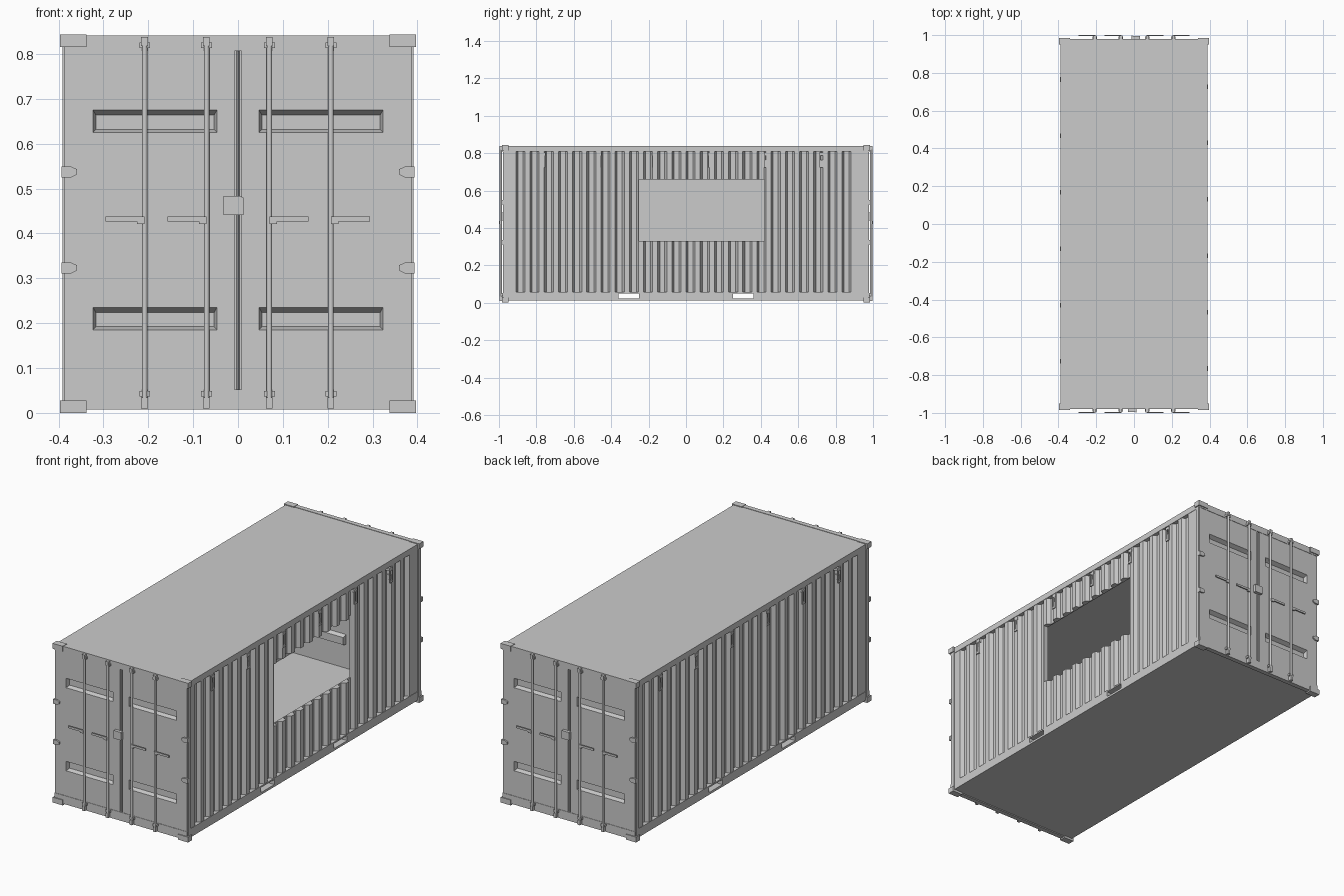
import bpy, bmesh, math
from mathutils import Matrix

if "Cube" in bpy.data.objects:
    bpy.data.objects.remove(bpy.data.objects["Cube"])

HALF_TURN = Matrix.Rotation(math.pi, 4, 'Z')


def finish(name, bm):
    bmesh.ops.recalc_face_normals(bm, faces=bm.faces)
    me = bpy.data.meshes.new(name)
    bm.to_mesh(me)
    bm.free()
    ob = bpy.data.objects.new(name, me)
    bpy.context.collection.objects.link(ob)
    return ob


def box(bm, x0, x1, y0, y1, z0, z1):
    m = Matrix.Translation(((x0 + x1) / 2, (y0 + y1) / 2, (z0 + z1) / 2)) @ \
        Matrix.Diagonal((x1 - x0, y1 - y0, z1 - z0, 1))
    bmesh.ops.create_cube(bm, size=1, matrix=m)


def prism(bm, pts, a, b, put):
    """Extrude a 2D outline from a to b; put(u, v, w) maps to xyz."""
    lo = [bm.verts.new(put(u, v, a)) for u, v in pts]
    hi = [bm.verts.new(put(u, v, b)) for u, v in pts]
    bm.faces.new(lo)
    bm.faces.new(hi)
    n = len(pts)
    for i in range(n):
        j = (i + 1) % n
        bm.faces.new((lo[i], lo[j], hi[j], hi[i]))


def rod(bm, x, y, z0, z1, r):
    res = bmesh.ops.create_cone(bm, cap_ends=True, segments=12, radius1=r, radius2=r,
                                depth=z1 - z0, matrix=Matrix.Translation((x, y, (z0 + z1) / 2)))
    for f in {f for v in res['verts'] for f in v.link_faces}:
        f.smooth = len(f.verts) == 4


def cut(ob, boxes):
    bm = bmesh.new()
    for b in boxes:
        box(bm, *b)
    cutter = finish("cutter", bm)
    cutter.hide_render = True
    mod = ob.modifiers.new("cut", 'BOOLEAN')
    mod.operation, mod.solver, mod.object = 'DIFFERENCE', 'EXACT', cutter
    bpy.context.view_layer.objects.active = ob
    bpy.ops.object.modifier_apply(modifier=mod.name)
    bpy.data.objects.remove(cutter)


def opposite(ob, name):
    """Copy turned half around z, for the other end or side."""
    c = ob.copy()
    c.data = ob.data.copy()
    c.name = name
    c.matrix_world = HALF_TURN @ ob.matrix_world
    bpy.context.collection.objects.link(c)
    return c


# base with forklift tunnels, and flat roof
bm = bmesh.new()
box(bm, -.388, .388, -.97, .97, .012, .058)
base = finish("base_floor", bm)
cut(base, [(-.5, .5, s * .305 - .055, s * .305 + .055, .024, .05) for s in (-1, 1)])
bm = bmesh.new()
box(bm, -.388, .388, -.975, .975, .808, .839)
finish("roof", bm)

# corner castings
bm = bmesh.new()
for sx in (-1, 1):
    for sy in (-1, 1):
        for z in (0, .815):
            xs = sorted((sx * .338, sx * .397))
            ys = sorted((sy * .95, sy * .985))
            box(bm, *xs, *ys, z, z + .028)
finish("corner_castings", bm)

# corrugated side wall: flat inside, trapezoid ribs outside
XO, XI, XL = .386, .366, .359
N, Y0, Y1 = 24, -.91, .91
pitch = (Y1 - Y0) / N
pts = [(XL, -.965), (XO, -.965)]
for i in range(N):
    y = Y0 + i * pitch
    pts += [(XO, y), (XI, y + pitch * .15), (XI, y + pitch * .5), (XO, y + pitch * .65)]
pts += [(XO, .965), (XL, .965)]
bm = bmesh.new()
prism(bm, pts, .057, .809, lambda u, v, w: (u, v, w))
wall = finish("right_wall", bm)
opposite(wall, "left_wall")
cut(wall, [(.3, .5, -.25, .42, .33, .66)])

# lashing links along the top of each side
bm = bmesh.new()
for y in (-.765, -.467, -.168, .131, .43, .726):
    box(bm, .364, .390, y - .014, y + .014, .786, .802)
    for s in (-1, 1):
        box(bm, .384, .391, y + s * .009 - .003, y + s * .009 + .003, .73, .79)
    box(bm, .384, .391, y - .012, y + .012, .722, .734)
    box(bm, .364, .387, y - .006, y + .006, .735, .762)
links = finish("right_lashing_links", bm)
opposite(links, "left_lashing_links")

# end frame: header, sill and corner posts
bm = bmesh.new()
box(bm, -.388, .388, -.98, -.955, .807, .841)
box(bm, -.388, .388, -.98, -.955, .007, .052)
for s in (-1, 1):
    box(bm, *sorted((s * .36, s * .391)), -.974, -.952, .02, .82)
frame = finish("front_frame", bm)

# doors: sheets with pressed recesses that bulge inward
YD, DEPTH = -.978, .022
xs = [.008, .047, .323, .387]
zs = [.052, .185, .235, .625, .675, .807]
bm = bmesh.new()
for s in (-1, 1):
    def quad(c):
        bm.faces.new([bm.verts.new((s * x, y, z)) for x, y, z in (c if s > 0 else c[::-1])])
    for i in range(3):
        for j in range(5):
            x0, x1, z0, z1 = xs[i], xs[i + 1], zs[j], zs[j + 1]
            o = [(x0, YD, z0), (x1, YD, z0), (x1, YD, z1), (x0, YD, z1)]
            if i == 1 and j in (1, 3):
                a, b, c, d = x0 + .006, x1 - .006, z0 + .007, z1 - .011
                n = [(a, YD + DEPTH, c), (b, YD + DEPTH, c), (b, YD + DEPTH, d), (a, YD + DEPTH, d)]
                quad(n)
                for k in range(4):
                    m = (k + 1) % 4
                    quad([o[k], o[m], n[m], n[k]])
            else:
                quad(o)
bmesh.ops.remove_doubles(bm, verts=bm.verts, dist=.0005)
me = bpy.data.meshes.new("front_doors")
bm.to_mesh(me)
bm.free()
doors = bpy.data.objects.new("front_doors", me)
bpy.context.collection.objects.link(doors)
mod = doors.modifiers.new("thickness", 'SOLIDIFY')
mod.thickness, mod.offset = .008, -1

# rubber seal between the two doors
bm = bmesh.new()
prism(bm, [(-.009, -.971), (-.003, -.971), (0, -.976), (.003, -.971), (.009, -.971),
           (.009, -.966), (-.009, -.966)], .052, .807, lambda u, v, w: (u, v, w))
seal = finish("front_door_seal", bm)

# lock rods with cams, brackets and handles
bm = bmesh.new()
for x in (-.208, -.07, .07, .207):
    s = 1 if x > 0 else -1
    rod(bm, x, -.99, .012, .836, .0062)
    for z0, z1 in ((.010, .034), (.818, .838)):
        box(bm, x - .008, x + .007, -.997, -.979, z0, z1)
    for z0, z1 in ((.037, .049), (.813, .825)):
        box(bm, x - .012, x + .012, -.993, -.977, z0, z1)
    prism(bm, [(x, .421), (x + s * .017, .421), (x + s * .017, .427), (x + s * .087, .427),
               (x + s * .087, .438), (x, .438)], -1.0, -.994, lambda u, v, w: (u, w, v))
rods = finish("front_lock_rods", bm)

# lock box over the door joint
bm = bmesh.new()
box(bm, -.032, .009, -.995, -.976, .441, .483)
box(bm, .007, .012, -.997, -.976, .441, .48)
lock = finish("front_lock_box", bm)

# door hinges wrapping the corner posts
bm = bmesh.new()
for s in (-1, 1):
    for z in (.323, .537):
        prism(bm, [(s * .393, z - .012), (s * .372, z - .012), (s * .359, z - .006),
                   (s * .359, z + .006), (s * .372, z + .012), (s * .393, z + .012)],
              -.986, -.97, lambda u, v, w: (u, w, v))
hinges = finish("front_hinges", bm)

# the back end repeats the front, turned half around
for ob in (frame, doors, seal, rods, lock, hinges):
    opposite(ob, ob.name.replace("front", "back"))
